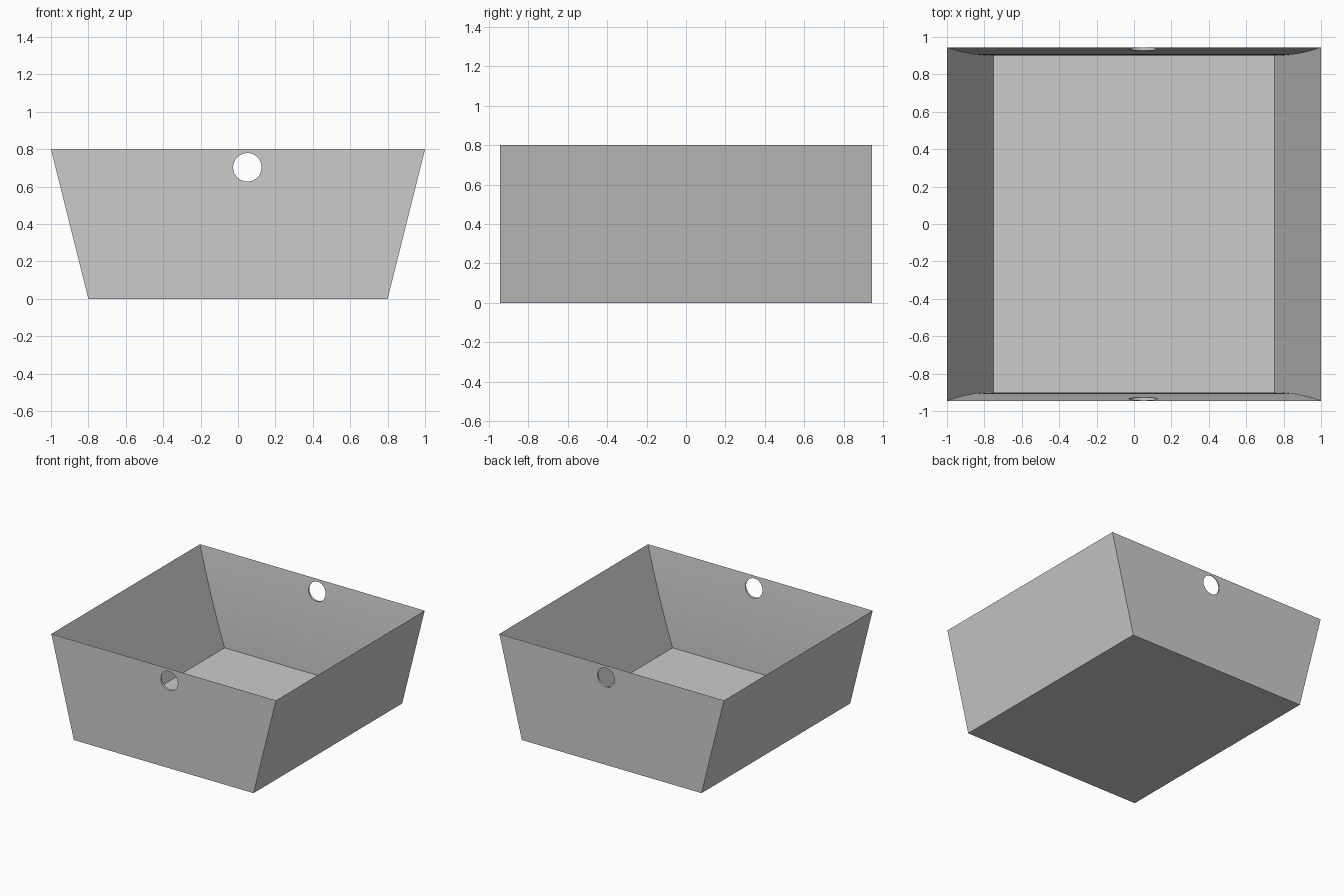
import bpy, bmesh, math

if "Cube" in bpy.data.objects:
    bpy.data.objects.remove(bpy.data.objects["Cube"])

RIM_X, RIM_Y, HEIGHT = 1.0, 0.945, 0.8
BASE_X = 0.8
FLOOR_X, FLOOR_Y, FLOOR_Z = 0.75, 0.9, 0.05
STEPS = 8


def ring(bm, x, y, z):
    return [bm.verts.new((sx * x, sy * y, z))
            for sx, sy in ((-1, -1), (1, -1), (1, 1), (-1, 1))]


def bridge(bm, a, b):
    for i in range(4):
        j = (i + 1) % 4
        bm.faces.new((a[i], a[j], b[j], b[i]))


# Tray: flared outside, inside walls curving out to a knife-edge rim
bm = bmesh.new()
base = ring(bm, BASE_X, RIM_Y, 0)
rings = [base, ring(bm, RIM_X, RIM_Y, HEIGHT)]
for i in range(STEPS - 1, -1, -1):
    t = i / STEPS
    rings.append(ring(bm,
                      FLOOR_X + (RIM_X - FLOOR_X) * t,
                      FLOOR_Y + (RIM_Y - FLOOR_Y) * t * t,
                      FLOOR_Z + (HEIGHT - FLOOR_Z) * t))
for a, b in zip(rings, rings[1:]):
    bridge(bm, a, b)
bm.faces.new(base[::-1])
bm.faces.new(rings[-1])
bmesh.ops.recalc_face_normals(bm, faces=bm.faces)
mesh = bpy.data.meshes.new("tray")
bm.to_mesh(mesh)
bm.free()
tray = bpy.data.objects.new("tray", mesh)
bpy.context.collection.objects.link(tray)

# Finger hole through front and back walls
bpy.ops.mesh.primitive_cylinder_add(vertices=48, radius=0.076, depth=3,
                                    location=(0.05, 0, 0.703),
                                    rotation=(math.pi / 2, 0, 0))
cutter = bpy.context.object
cutter.name = "hole_cutter"
cutter.hide_render = True

cut = tray.modifiers.new("finger_holes", 'BOOLEAN')
cut.operation = 'DIFFERENCE'
cut.solver = 'EXACT'
cut.object = cutter

bpy.ops.object.select_all(action='DESELECT')
tray.select_set(True)
bpy.context.view_layer.objects.active = tray
bpy.ops.object.modifier_apply(modifier=cut.name)
bpy.data.objects.remove(cutter)
bpy.ops.object.shade_smooth_by_angle(angle=math.radians(30))
